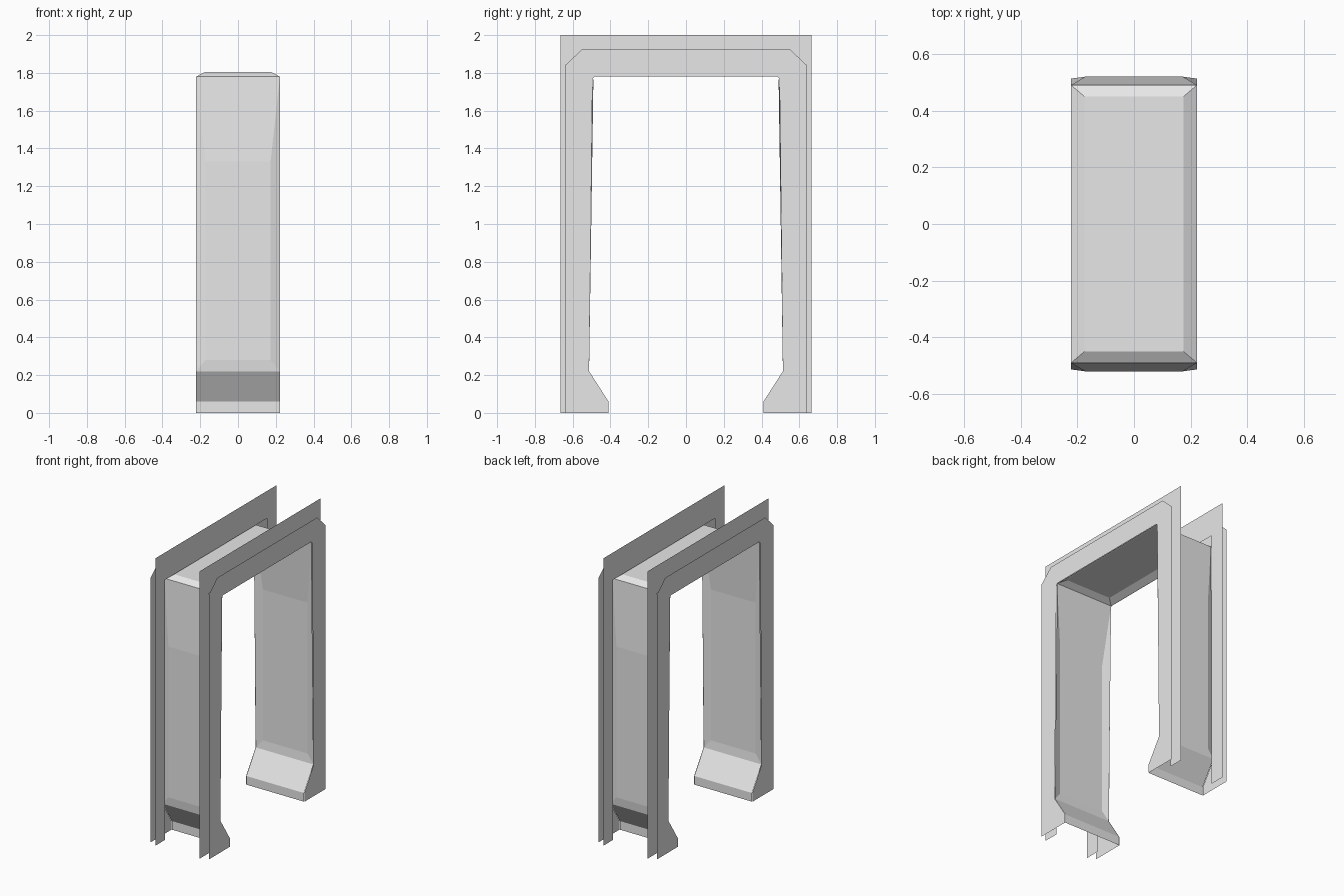
import bpy

cube = bpy.data.objects.get("Cube")
if cube:
    bpy.data.objects.remove(cube)

grey = bpy.data.materials.new("plain_grey")
grey.use_nodes = True
colour = (0.8, 0.8, 0.8, 1)
grey.diffuse_color = colour
grey.node_tree.nodes["Principled BSDF"].inputs["Base Color"].default_value = colour


def build(name, verts, faces):
    mesh = bpy.data.meshes.new(name)
    mesh.from_pydata(verts, [], faces)
    mesh.materials.append(grey)
    obj = bpy.data.objects.new(name, mesh)
    bpy.context.collection.objects.link(obj)
    return obj


def arch_sheet(name, side, x, outer, inner):
    """Flat arch between two half outlines (y, z), mirrored in y."""
    n = len(outer)
    verts, faces = [], []
    for line in (outer, inner):
        path = line + [(-y, z) for y, z in reversed(line)]
        verts += [(side * x, y, z) for y, z in path]
    total = 2 * n
    for i in range(total - 1):
        quad = (i, i + 1, total + i + 1, total + i)
        faces.append(quad if side > 0 else quad[::-1])
    return build(name, verts, faces)


W = 0.222          # half width of the passage
P = 0.172          # half width of the recessed panels
TOP = (0.49, 1.78)

# Chamfered trim outside, square wall plate behind it
trim_outer = [(0.64, 0), (0.64, 0.06), (0.64, 0.22), (0.64, 1.84), (0.55, 1.925)]
trim_inner = [(0.41, 0), (0.41, 0.06), (0.513, 0.22), (0.495, 1.77), (0.485, 1.78)]
plate_outer = [(0.665, 0), (0.665, 2)]
plate_inner = [(0.56, 0), (0.56, 1.81)]
for label, side in (("left", 1), ("right", -1)):
    arch_sheet(label + "_trim", side, 0.224, trim_outer, trim_inner)
    arch_sheet(label + "_wall_plate", side, 0.17, plate_outer, plate_inner)


def row(half, y, z):
    return [(-half, y, z), (half, y, z)]


# Inner walls: recessed panel with sloping borders, and a sloping foot
for label, side in (("back", 1), ("front", -1)):
    rows = [(W, 0.41, 0), (W, 0.41, 0.06), (W, 0.513, 0.22),
            (P, 0.52, 0.28), (P, 0.52, 1.33), (W, *TOP)]
    verts = [v for half, y, z in rows for v in row(half, side * y, z)]
    faces = [(2 * i, 2 * i + 1, 2 * i + 3, 2 * i + 2) for i in range(len(rows) - 1)]
    faces += [(4, 6, 8, 10), (11, 9, 7, 5)]
    if side < 0:
        faces = [f[::-1] for f in faces]
    build(label + "_inner_wall", verts, faces)

# Ceiling: raised middle with a bevelled border
rim = [(-W, -0.49), (W, -0.49), (W, 0.49), (-W, 0.49)]
mid = [(-0.175, -0.45), (0.175, -0.45), (0.175, 0.45), (-0.175, 0.45)]
verts = [(x, y, TOP[1]) for x, y in rim] + [(x, y, 1.805) for x, y in mid]
faces = [(7, 6, 5, 4)]
for i in range(4):
    j = (i + 1) % 4
    faces.append((i, i + 4, j + 4, j))
build("ceiling", verts, faces)
